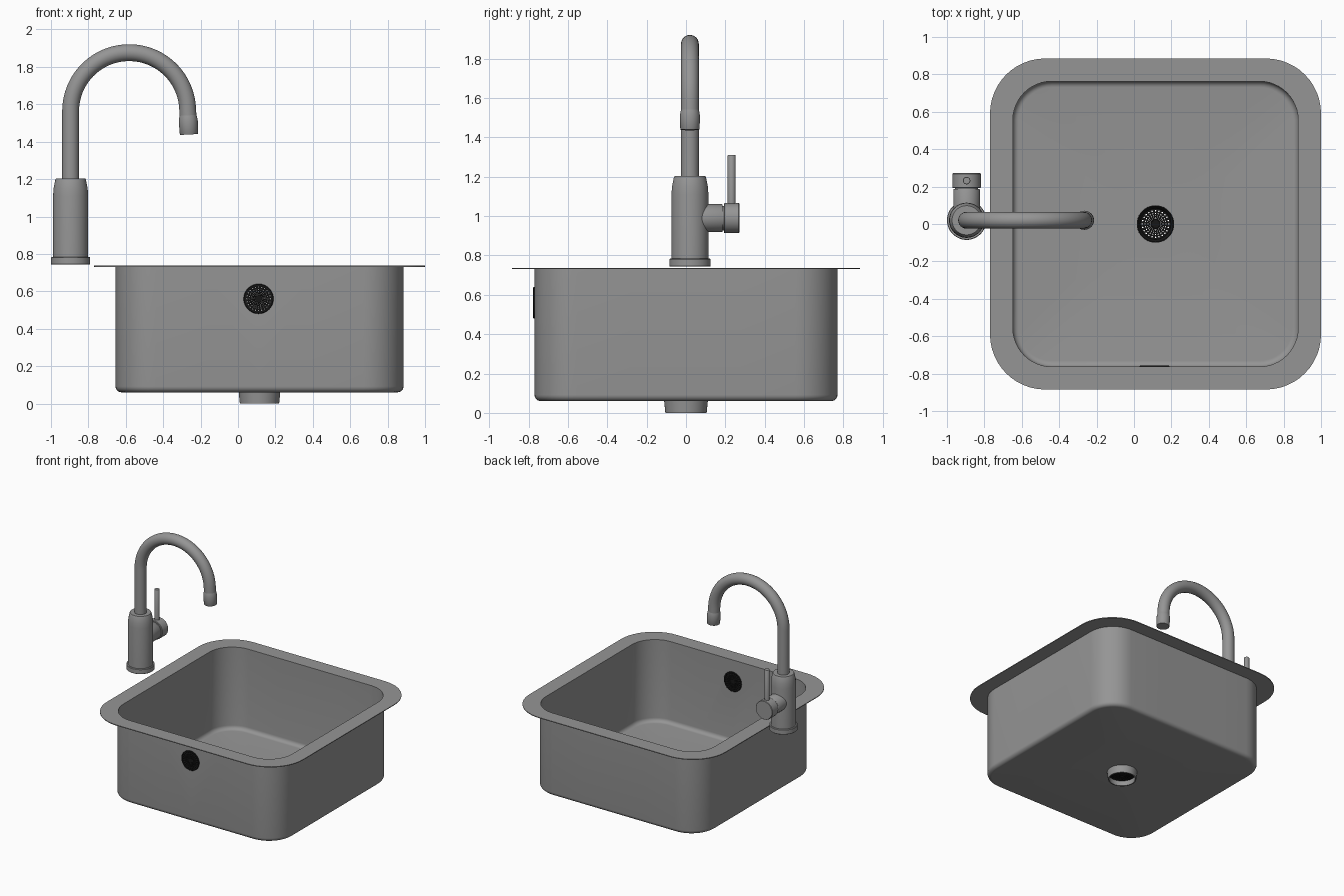
import bpy, bmesh, math
from mathutils import Vector

if "Cube" in bpy.data.objects:
    bpy.data.objects.remove(bpy.data.objects["Cube"])

BX = 0.115            # bowl centre
FX, FY = -0.895, 0.02  # tap centre


def material(name, v):
    m = bpy.data.materials.new(name)
    m.diffuse_color = (v, v, v, 1)
    m.use_nodes = True
    m.node_tree.nodes["Principled BSDF"].inputs["Base Color"].default_value = m.diffuse_color
    return m


STEEL, BLACK = material("dark_steel", 0.3), material("black_grille", 0.008)


def smooth(ob, angle=35):
    bpy.ops.object.select_all(action='DESELECT')
    ob.select_set(True)
    bpy.context.view_layer.objects.active = ob
    bpy.ops.object.shade_smooth_by_angle(angle=math.radians(angle))


def finish(bm, name, loc=(0, 0, 0), rot=(0, 0, 0), mat=STEEL):
    bmesh.ops.recalc_face_normals(bm, faces=bm.faces)
    me = bpy.data.meshes.new(name)
    bm.to_mesh(me)
    bm.free()
    me.materials.append(mat)
    ob = bpy.data.objects.new(name, me)
    bpy.context.collection.objects.link(ob)
    ob.location, ob.rotation_euler = loc, rot
    smooth(ob)
    return ob


def loft(name, rings, closed=False, **kw):
    """Skin a list of equal-sized point rings; cap the ends unless closed."""
    bm = bmesh.new()
    vs = [[bm.verts.new(p) for p in ring] for ring in rings]
    n = len(vs[0])
    pairs = list(zip(vs, vs[1:])) + ([(vs[-1], vs[0])] if closed else [])
    for a, b in pairs:
        for i in range(n):
            j = (i + 1) % n
            bm.faces.new((a[i], a[j], b[j], b[i]))
    if not closed:
        bm.faces.new(vs[0])
        bm.faces.new(vs[-1])
    return finish(bm, name, **kw)


def circle(r, z, n=48):
    return [(r * math.cos(2 * math.pi * i / n), r * math.sin(2 * math.pi * i / n), z) for i in range(n)]


def lathe(name, profile, closed=False, n=48, **kw):
    return loft(name, [circle(r, z, n) for r, z in profile], closed, **kw)


def rounded_square(h, r, z, seg=12, side=4):
    """Rounded square ring, starting at the middle of the +x side."""
    pts = []
    for q in range(4):
        c = h - r
        quarter = [(h, c * k / (side / 2)) for k in range(side // 2)]
        quarter += [(c + r * math.cos(t), c + r * math.sin(t))
                    for t in (math.pi / 2 * k / seg for k in range(seg + 1))]
        quarter += [(c * k / (side / 2), h) for k in range(side // 2 - 1, 0, -1)]
        for x, y in quarter:
            for _ in range(q):
                x, y = -y, x
            pts.append((x, y, z))
    return pts


def bowl_wall(h, r, top, bottom, f):
    """Rings down a wall and round its bottom fillet."""
    rings = [rounded_square(h, r, top)]
    for k in range(7):
        t = math.pi / 2 * k / 6
        d = f * (1 - math.cos(t))
        rings.append(rounded_square(h - d, r - d, bottom + f * (1 - math.sin(t))))
    return rings


# Basin: one closed section through rim, wall, floor and drain pipe
N = len(rounded_square(1, 0.2, 0))
outer = [rounded_square(0.885, 0.295, 0.731)] + bowl_wall(0.77, 0.215, 0.731, 0.06, 0.032)
pipe = [circle(r, z, N) for r, z in
        ((0.111, 0.06), (0.105, 0.0), (0.096, 0.0), (0.1, 0.067))]
inner = bowl_wall(0.763, 0.208, 0.737, 0.067, 0.032)[::-1] + [rounded_square(0.885, 0.295, 0.737)]
basin = loft("basin", outer + pipe + inner, closed=True, loc=(BX, 0, 0))

# Overflow opening through the front wall
OVER = (BX - 0.005, -0.767, 0.56)
cutter = lathe("overflow_cutter", [(0.074, -0.05), (0.074, 0.05)], loc=OVER, rot=(math.pi / 2, 0, 0))
cutter.hide_render = True
cut = basin.modifiers.new("overflow_hole", 'BOOLEAN')
cut.object, cut.operation, cut.solver = cutter, 'DIFFERENCE', 'EXACT'
bpy.context.view_layer.objects.active = basin
bpy.ops.object.modifier_apply(modifier=cut.name)
bpy.data.objects.remove(cutter)
smooth(basin)


def perforated_plate(name, radius, thick, sectors=24, rows=6, **kw):
    """Disc with concentric rows of round holes that grow outwards."""
    bm = bmesh.new()
    ratio = 1 + 2 * math.pi / sectors
    radii = [radius * 0.94 / ratio ** k for k in range(rows + 1)]
    da = math.pi / sectors

    def pol(r, a):
        return Vector((r * math.cos(a), r * math.sin(a), 0))
    for ro, ri in zip(radii, radii[1:]):
        rm = (ro + ri) / 2
        for s in range(sectors):
            a = 2 * da * s
            cell = [pol(r, a + k * da) for r, k in
                    ((ro, 0), (ro, 1), (rm, 1), (ri, 1), (ri, 0), (ri, -1), (rm, -1), (ro, -1))]
            c, size = pol(rm, a), (ro - ri) * 0.25
            hole = [c + (p - c).normalized() * size for p in cell]
            cv = [bm.verts.new(p) for p in cell]
            hv = [bm.verts.new(p) for p in hole]
            for i in range(8):
                j = (i + 1) % 8
                bm.faces.new((cv[i], hv[i], hv[j], cv[j]))
    # Solid border and centre
    for a, b in ((radius, radii[0]), (radii[-1], None)):
        n = sectors * 2
        va = [bm.verts.new(pol(a, da * i)) for i in range(n)]
        if b is None:
            bm.faces.new(va)
        else:
            vb = [bm.verts.new(pol(b, da * i)) for i in range(n)]
            for i in range(n):
                j = (i + 1) % n
                bm.faces.new((va[i], va[j], vb[j], vb[i]))
    bmesh.ops.remove_doubles(bm, verts=bm.verts, dist=1e-5)
    ob = finish(bm, name, mat=BLACK, **kw)
    mod = ob.modifiers.new("thickness", 'SOLIDIFY')
    mod.thickness, mod.offset = thick, 0
    return ob


# Overflow grille with a raised border
perforated_plate("overflow_grille", 0.075, 0.012, loc=OVER, rot=(math.pi / 2, 0, 0))
lathe("overflow_ring", [(0.08, -0.007), (0.08, 0.007), (0.077, 0.01), (0.072, 0.01),
                        (0.072, -0.01), (0.077, -0.01)], closed=True, loc=OVER,
      rot=(math.pi / 2, 0, 0), mat=BLACK)

# Drain strainer and its seat
perforated_plate("drain_strainer", 0.084, 0.006, loc=(BX, 0, 0.046))
lathe("drain_ring", [(0.1, 0.042), (0.1, 0.068), (0.095, 0.069), (0.089, 0.062),
                     (0.082, 0.052), (0.082, 0.042)], closed=True, loc=(BX, 0, 0), mat=BLACK)

# Tap body with base flange
lathe("tap_base", [(0.102, 0.743), (0.105, 0.746), (0.105, 0.78), (0.102, 0.784)], loc=(FX, FY, 0))
lathe("tap_body", [(0.094, 0.78), (0.094, 1.11), (0.091, 1.15), (0.082, 1.195), (0.078, 1.203),
                   (0.046, 1.203)], loc=(FX, FY, 0))


def sweep(name, stations, n=32):
    """Tube in the xz plane; each station is x, z, heading angle, radius."""
    rings = []
    for x, z, h, r in stations:
        side = Vector((math.sin(h), 0, -math.cos(h)))
        rings.append([Vector((x, FY, z)) + r * (math.cos(t) * side + math.sin(t) * Vector((0, 1, 0)))
                      for t in (2 * math.pi * i / n for i in range(n))])
    return loft(name, rings)


# Gooseneck spout and outlet tip
R, CX, CZ, TR = 0.313, FX + 0.313, 1.563, 0.045
path = [(FX, 1.19, math.pi / 2, TR)]
END = math.radians(3)
for k in range(41):
    t = math.pi + (END - math.pi) * k / 40
    path.append((CX + R * math.cos(t), CZ + R * math.sin(t), t - math.pi / 2, TR))
ex, ez, eh, _ = path[-1]


def along(d, r):
    return (ex + d * math.cos(eh), ez + d * math.sin(eh), eh, r)


sweep("spout", path + [along(0.06, TR)])
sweep("spout_tip", [along(d, r) for d, r in
                    ((0.035, 0.044), (0.05, 0.048), (0.07, 0.051), (0.138, 0.049), (0.141, 0.047))])

# Side valve, knob and lever
turn = (-math.pi / 2, 0, 0)
lathe("valve_housing", [(0.071, 0.03), (0.071, 0.163), (0.069, 0.166)], loc=(FX, FY, 0.99), rot=turn)
lathe("valve_neck", [(0.062, 0.15), (0.062, 0.18)], loc=(FX, FY, 0.99), rot=turn)
lathe("valve_knob", [(0.073, 0.172), (0.076, 0.175), (0.076, 0.248), (0.073, 0.252)],
      loc=(FX, FY, 0.99), rot=turn)
lathe("lever", [(0.02, 1.05), (0.02, 1.307), (0.018, 1.31)], n=24, loc=(FX, FY + 0.212, 0))
